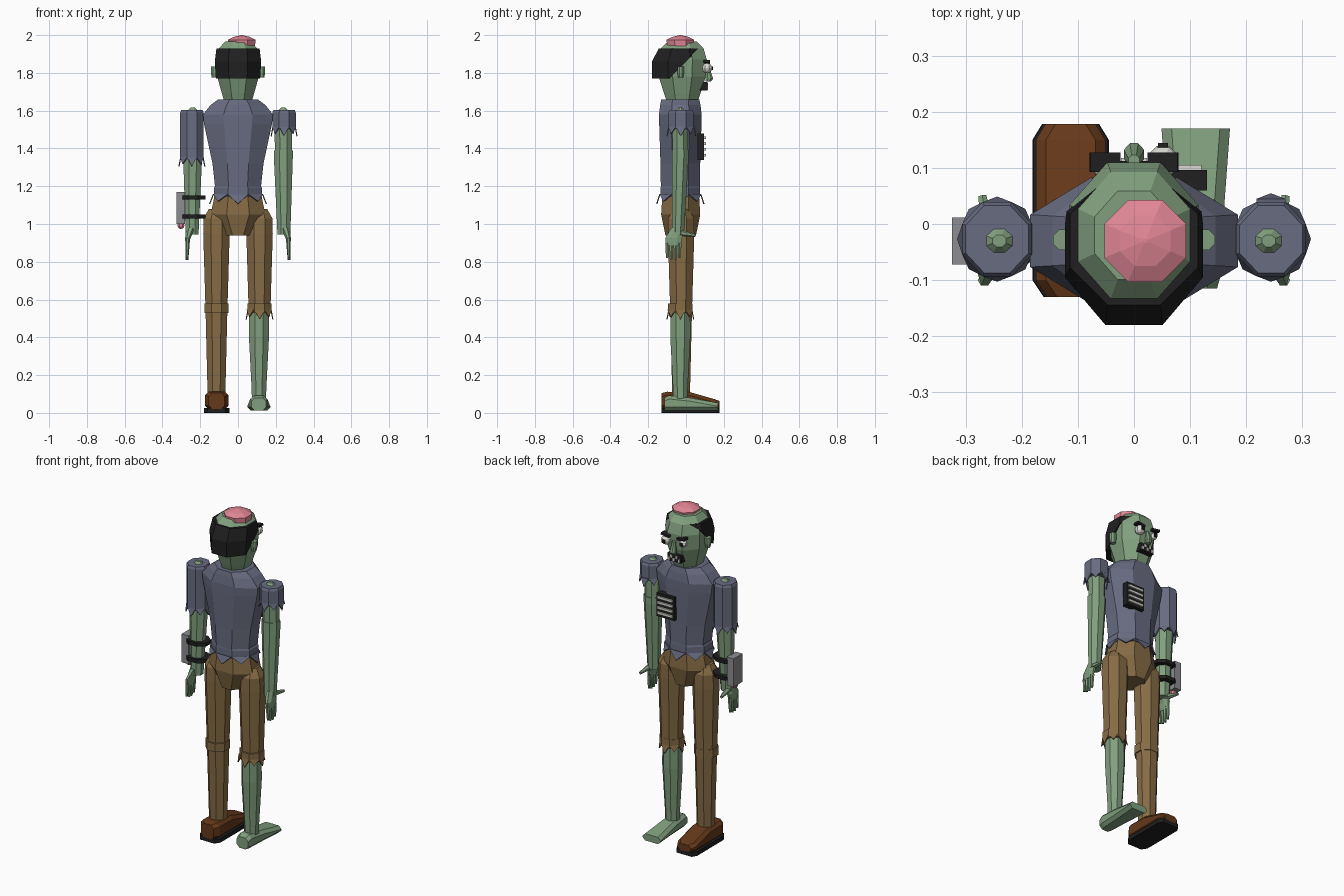
import bpy
import bmesh
import math
from mathutils import Vector

SIDES = 8

cube = bpy.data.objects.get("Cube")
if cube:
    bpy.data.objects.remove(cube, do_unlink=True)


def colour(name, red, green, blue):
    material = bpy.data.materials.new(name)
    material.use_nodes = True
    material.diffuse_color = (red, green, blue, 1)
    shader = next(node for node in material.node_tree.nodes if node.type == 'BSDF_PRINCIPLED')
    shader.inputs["Base Color"].default_value = material.diffuse_color
    shader.inputs["Roughness"].default_value = .9
    return material


SKIN = colour("green_skin", .22, .35, .21)
SHIRT = colour("slate_shirt", .14, .15, .22)
TROUSER = colour("tan_trousers", .24, .15, .06)
LEATHER = colour("brown_leather", .13, .04, .01)
BLACK = colour("black", .014, .014, .014)
PINK = colour("pink", .75, .24, .3)
GREY = colour("grey_metal", .27, .27, .29)
WHITE = colour("off_white", .7, .7, .66)


def build(name, material, verts, faces):
    # flat-shaded object with outward normals
    data = bpy.data.meshes.new(name)
    data.from_pydata(verts, [], faces)
    data.materials.append(material)
    part = bpy.data.objects.new(name, data)
    bpy.context.collection.objects.link(part)
    bm = bmesh.new()
    bm.from_mesh(data)
    bmesh.ops.recalc_face_normals(bm, faces=bm.faces)
    bm.to_mesh(data)
    bm.free()
    return part


def hoop(x, y, z, width, depth, sides=SIDES):
    # horizontal ring whose flat sides lie at the given half width and depth
    reach = 1 / math.cos(math.pi / sides)
    angles = [(i + .5) * math.tau / sides for i in range(sides)]
    return [(x + width * reach * math.cos(a), y + depth * reach * math.sin(a), z) for a in angles]


def slab(x, y, half, bottom, top, chamfer):
    # upright rectangle section with cut corners
    inner = half - chamfer
    low, high = bottom + chamfer, top - chamfer
    outline = [(inner, bottom), (half, low), (half, high), (inner, top),
               (-inner, top), (-half, high), (-half, low), (-inner, bottom)]
    return [(x + across, y, z) for across, z in outline]


def skin(name, material, rings):
    # closed surface through a row of matching rings
    count = len(rings[0])
    last = (len(rings) - 1) * count
    faces = [list(range(count)), list(range(last, last + count))]
    for base in range(0, last, count):
        for i in range(count):
            j = (i + 1) % count
            faces.append((base + i, base + j, base + count + j, base + count + i))
    return build(name, material, [point for ring in rings for point in ring], faces)


def tower(name, material, x, y, levels, depth=lambda width: width, sides=SIDES):
    # stack of (height, half width) levels, depth following from width
    return skin(name, material, [hoop(x, y, z, w, depth(w), sides) for z, w in levels])


def box(name, material, centre, size, tilt=0):
    wide, deep, high = (Vector(size) / 2)
    rings = [[(wide, deep, z), (-wide, deep, z), (-wide, -deep, z), (wide, -deep, z)]
             for z in (-high, high)]
    part = skin(name, material, rings)
    part.location = centre
    part.rotation_euler.y = tilt


def rod(name, material, start, end, thick, thin):
    # tapered rod between two points
    along = Vector(end) - Vector(start)
    part = tower(name, material, 0, 0, [(0, thick), (along.length, thin)], sides=6)
    part.location = start
    part.rotation_euler = along.to_track_quat('Z', 'Y').to_euler()


def ball(name, material, x, y, z, radius):
    turns = [math.pi * (i / 6 - .5) * .95 for i in range(7)]
    tower(name, material, x, y, [(z + radius * math.sin(t), radius * math.cos(t)) for t in turns])


def ragged(name, material, x, y, z, width, depth, drop=.05, flare=1.15):
    # torn hem with one flared tooth on each side
    ring = [Vector(point) for point in hoop(x, y, z, width, depth)]
    verts, faces = [], []
    for i, corner in enumerate(ring):
        following = ring[(i + 1) % SIDES]
        middle = (corner + following) / 2
        tip = Vector((x, y, z)).lerp(middle, flare)
        tip.z -= drop if i % 2 else drop * .75
        faces.append([len(verts) + k for k in range(3)])
        verts += [corner, tip, following]
    part = build(name, material, verts, faces)
    part.modifiers.new("thickness", 'SOLIDIFY').thickness = .006


# head and brain
tower("head", SKIN, 0, -.02, [(1.64, .07), (1.69, .085), (1.78, .11), (1.87, .115), (1.93, .1), (1.965, .07)],
      lambda width: width * 1.13)
tower("brain", PINK, .02, -.03, [(1.94, .07), (1.975, .073), (1.99, .045), (2, .004)])

# hair, sliced away over the face
hair = skin("hair", BLACK, [hoop(0, -.035, 1.77, .117, .145), hoop(0, -.035, 1.86, .123, .145),
                            hoop(0, -.03, 1.93, .114, .114)])
bm = bmesh.new()
bm.from_mesh(hair.data)
bmesh.ops.bisect_plane(bm, geom=bm.verts[:] + bm.edges[:] + bm.faces[:], plane_co=(0, -.09, 1.77),
                       plane_no=(0, 1, -1), clear_outer=True)
bmesh.ops.holes_fill(bm, edges=[edge for edge in bm.edges if edge.is_boundary])
bm.to_mesh(hair.data)
bm.free()

# ears, eyes and brows; the left eye bulges
for side, sign, radius, front in (("left", 1, .027, .112), ("right", -1, .02, .1)):
    x = sign * .052
    tower(side + "_ear", SKIN, sign * .126, -.028, [(1.775, .013), (1.8, .018), (1.835, .018)])
    ball(side + "_eye", WHITE, x, front, 1.825, radius)
    box(side + "_pupil", BLACK, (x, front + radius, 1.825), (.018, .01, .018))
    box(side + "_brow", BLACK, (x, .11, 1.857), (.054, .035, .013), -sign * .15)

# nose, mouth and staggered teeth
skin("nose", SKIN, [hoop(0, .118, 1.755, .014, .015), hoop(0, .124, 1.77, .018, .02), hoop(0, .113, 1.83, .01, .01)])
box("mouth", BLACK, (0, .09, 1.728), (.09, .045, .045))
for i in range(5):
    box("tooth", WHITE, ((i - 2) * .017, .11, 1.737 if i % 2 else 1.719), (.012, .015, .018))

# shirt
tower("shirt", SHIRT, 0, -.03, [(1.145, .128), (1.19, .128), (1.2, .122), (1.32, .135), (1.53, .18),
                                (1.58, .185), (1.63, .145), (1.66, .105)], lambda width: .085 + width * .15)
ragged("shirt_hem", SHIRT, 0, -.03, 1.155, .128, .106)

# exposed ribs on the chest
box("rib_hole", BLACK, (.07, .078, 1.41), (.12, .036, .14))
for i in range(4):
    box("rib", WHITE, (.07, .095, 1.364 + i * .031), (.1, .02, .014))

# hips and legs; the left trouser leg is torn off at the knee
tower("hips", TROUSER, 0, -.028, [(.94, .07), (1.05, .145), (1.17, .12)], lambda width: .06 + width * .3)
KNEE = (.55, .058)
for side, sign, bottom in (("left", 1, []), ("right", -1, [(.1, .047)])):
    x = sign * .114
    tower(side + "_trouser_leg", TROUSER, x, -.026, bottom + [KNEE, (.95, .07), (1.03, .068), (1.08, .04)])
    tower(side + "_knee_band", TROUSER, x, -.03, [(.53, .064), (.58, .064)])
ragged("left_trouser_hem", TROUSER, .114, -.03, .545, .064, .064)

# bare shin and foot
tower("left_shin", SKIN, .111, -.03, [(.05, .037), (.13, .039), (.4, .053), (.56, .052)])
skin("left_foot", SKIN, [slab(.11, y, half, .012, top, .018) for y, half, top in
                         ((-.115, .038, .08), (-.09, .045, .092), (.02, .05, .08), (.17, .061, .053))])

# shoe and its wider sole share the same stations
stations = [(-.13, .042, .105), (-.1, .062, .112), (.02, .062, .11), (.15, .062, .073), (.178, .045, .063)]
skin("shoe", LEATHER, [slab(-.113, y, half, .02, top, .018) for y, half, top in stations])
skin("shoe_sole", BLACK, [slab(-.113, y, half + .006, 0, .026, .002) for y, half, top in stations])

# arms, torn sleeves and hands
for side, sign, cuff in (("left", 1, 1.505), ("right", -1, 1.345)):
    x = sign * .24
    tower(side + "_arm", SKIN, x, -.03, [(1.33, .045), (1.4, .045), (1.55, .047), (1.6, .027), (1.616, .012)],
          lambda width: width * .9)
    skin(side + "_forearm", SKIN, [hoop(sign * .243, -.043, .945, .034, .032), hoop(x, -.03, 1.35, .05, .044),
                                   hoop(x, -.03, 1.39, .05, .044)])
    tower(side + "_sleeve", SHIRT, sign * .244, -.027, [(cuff, .062), (1.59, .062), (1.604, .056)],
          lambda width: width * 1.07)
    ragged(side + "_cuff", SHIRT, sign * .244, -.027, cuff + .01, .062, .066)
    skin(side + "_palm", SKIN, [hoop(sign * .268, -.068, .885, .01, .038), hoop(sign * .266, -.065, .925, .014, .045),
                                hoop(sign * .25, -.048, .98, .024, .03)])
    for i in range(4):
        y = -.1 + i * .022
        tip = .805 + abs(i - 1.6) * .01
        rod(side + "_finger", SKIN, (sign * .267, y, .9), (sign * .27, y, tip), .01, .006)
    rod(side + "_thumb", SKIN, (sign * .258, -.04, .955), (sign * .27, .05, .94), .016, .007)

# device strapped to the right forearm
box("device", GREY, (-.302, -.03, 1.085), (.045, .084, .17))
ball("device_bulb", PINK, -.302, -.03, .992, .018)
for z in (1.04, 1.14):
    tower("device_strap", BLACK, -.242, -.034, [(z - .011, .07), (z + .011, .07)], lambda width: width * .8)
